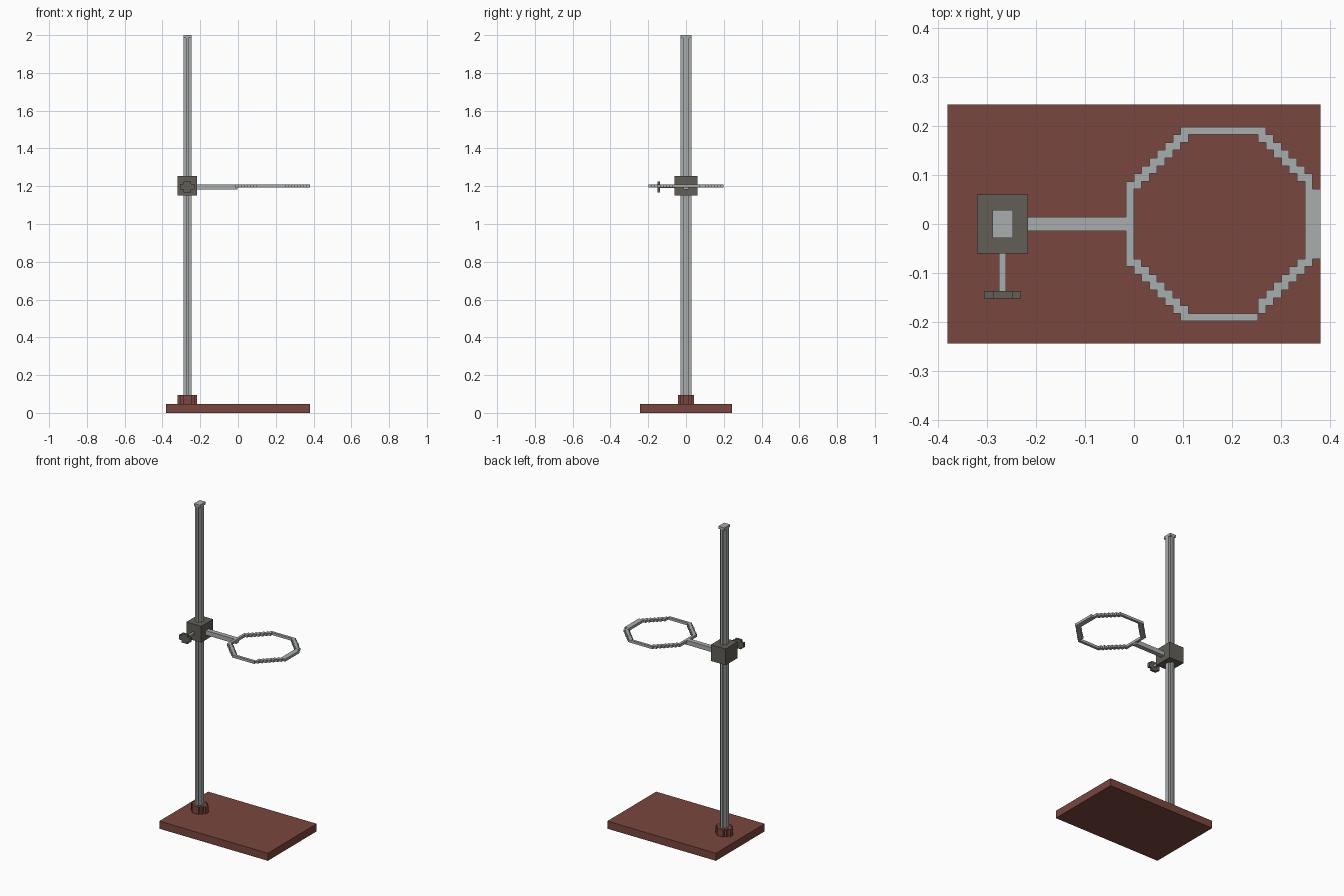
import bpy, bmesh
from mathutils import Vector

if "Cube" in bpy.data.objects:
    bpy.data.objects.remove(bpy.data.objects["Cube"])


def material(name, rgb):
    m = bpy.data.materials.new(name)
    lin = [((c / 255 + 0.055) / 1.055) ** 2.4 for c in rgb]
    m.diffuse_color = (*lin, 1)
    m.use_nodes = True
    m.node_tree.nodes["Principled BSDF"].inputs["Base Color"].default_value = m.diffuse_color
    return m


RED = material("red brown", (122, 70, 62))
STEEL = material("light steel", (170, 174, 174))
DARK = material("dark iron", (98, 95, 87))


def finish(name, bm, mat):
    bmesh.ops.recalc_face_normals(bm, faces=bm.faces[:])
    me = bpy.data.meshes.new(name)
    bm.to_mesh(me)
    bm.free()
    me.materials.append(mat)
    ob = bpy.data.objects.new(name, me)
    bpy.context.collection.objects.link(ob)
    return ob


def extrude(bm, vec):
    res = bmesh.ops.extrude_face_region(bm, geom=bm.faces[:])
    verts = [g for g in res["geom"] if isinstance(g, bmesh.types.BMVert)]
    bmesh.ops.translate(bm, verts=verts, vec=vec)


def prism(name, mat, quarter, origin, length, axis="z"):
    """Mirror a stepped quarter outline into a full one and extrude it."""
    q = quarter
    pts = (q + [(-a, b) for a, b in reversed(q)] + [(-a, -b) for a, b in q]
           + [(a, -b) for a, b in reversed(q)])
    bm = bmesh.new()
    o = Vector(origin)
    place = (lambda a, b: o + Vector((a, b, 0))) if axis == "z" else (lambda a, b: o + Vector((a, 0, b)))
    bm.faces.new([bm.verts.new(place(a, b)) for a, b in pts])
    extrude(bm, (0, 0, length) if axis == "z" else (0, length, 0))
    return finish(name, bm, mat)


def box(name, mat, x0, x1, y0, y1, z0, z1):
    return prism(name, mat, [((x1 - x0) / 2, (y1 - y0) / 2)],
                 ((x0 + x1) / 2, (y0 + y1) / 2, z0), z1 - z0)


PX = -0.268  # pole centre

# base plate and stepped collar
box("base", RED, -0.38, 0.38, -0.244, 0.244, 0, 0.048)
prism("base_collar", RED,
      [(0.052, 0.0145), (0.037, 0.0145), (0.037, 0.029), (0.022, 0.029), (0.022, 0.043)],
      (PX, 0, 0.048), 0.046)

# pole with cross-shaped section and square cap
prism("pole", STEEL, [(0.021, 0.015), (0.007, 0.015), (0.007, 0.029)], (PX, 0, 0.094), 1.89)
box("pole_cap", STEEL, PX - 0.021, PX + 0.021, -0.029, 0.029, 1.984, 2.0)

# clamp, screw and knob
box("clamp", DARK, -0.32, -0.216, -0.06, 0.06, 1.151, 1.254)
box("clamp_screw", STEEL, PX - 0.007, PX + 0.007, -0.138, -0.06, 1.19, 1.204)
prism("clamp_knob", DARK, [(0.038, 0.015), (0.02, 0.015), (0.02, 0.029)],
      (PX, -0.152, 1.197), 0.015, "y")

# arm to the ring
box("ring_arm", STEEL, -0.216, -0.003, -0.0145, 0.0145, 1.182, 1.21)

# stepped octagonal ring, drawn as cells on a 25 x 25 grid
cells = {(0, r) for r in range(7, 18)}                    # left side
cells |= {(c, 0) for c in range(7, 18)}                   # back side
cells |= {(c, 24) for c in range(7, 17)}                  # front side
cells |= {(23, r) for r in range(6, 18)}                  # right side, two cells thick
cells |= {(24, r) for r in range(8, 17)}
for i in range(7):                                        # diagonal steps
    for k in (0, 1):
        cells |= {(1 + i, 6 - i + k), (1 + i, 18 + i - k),
                  (17 + i, i + k), (17 + i, 23 - i - k)}

V = 0.01584
bm = bmesh.new()
for c, r in sorted(cells):
    bm.faces.new([bm.verts.new((-0.016 + (c + a) * V, 0.198 - (r + b) * V, 1.194))
                  for a, b in ((0, 0), (0, 1), (1, 1), (1, 0))])
bmesh.ops.remove_doubles(bm, verts=bm.verts[:], dist=0.001)
extrude(bm, (0, 0, 0.016))
finish("support_ring", bm, STEEL)
